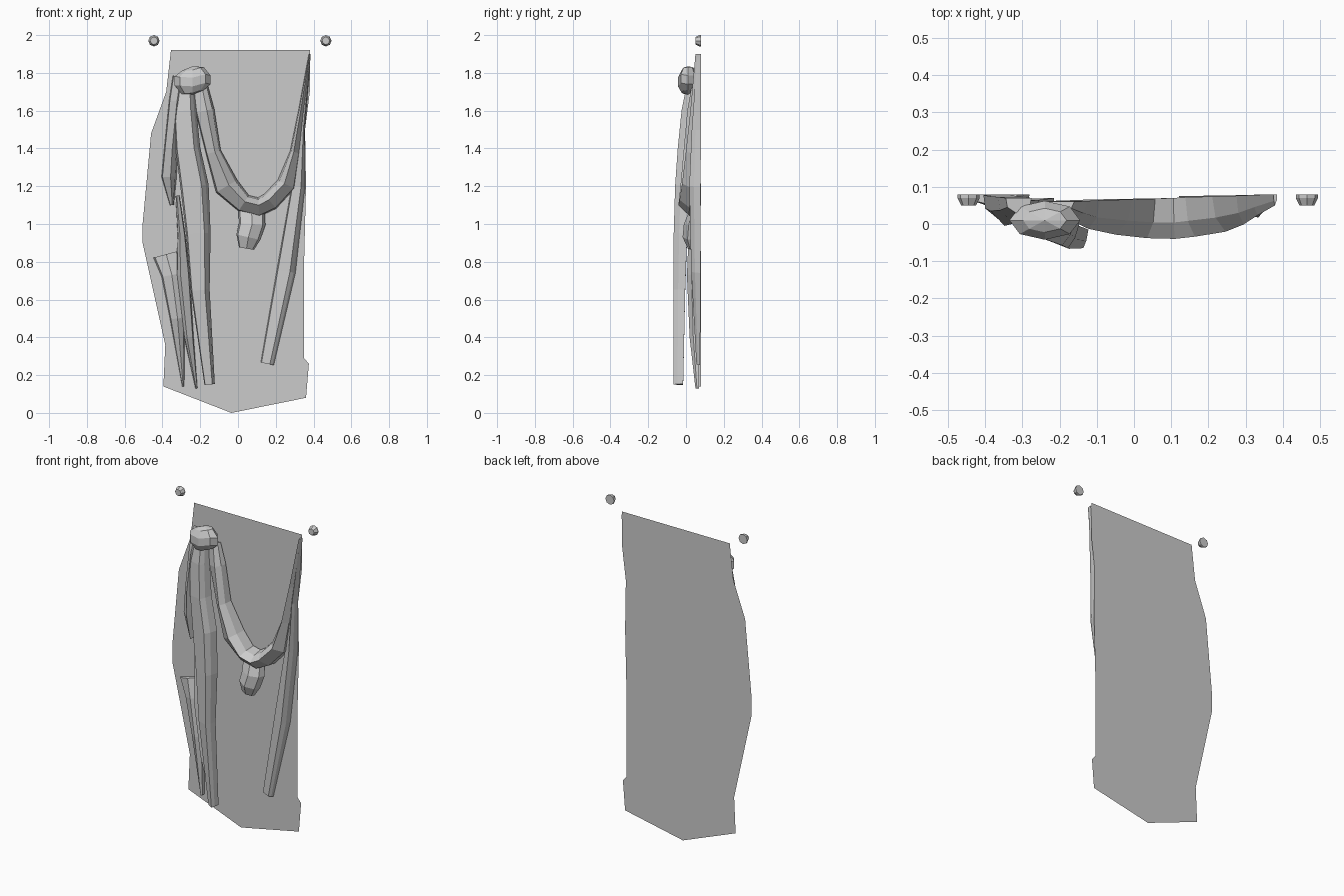
import bpy
import bmesh
from math import cos, sin, pi
from mathutils import Vector

cube = bpy.data.objects.get("Cube")
if cube:
    bpy.data.objects.remove(cube, do_unlink=True)

# One plain grey cloth colour for everything
GREY = (0.6, 0.6, 0.6, 1)
WALL = 0.08  # depth of the backing sheet
cloth = bpy.data.materials.new("cloth_grey")
cloth.use_nodes = True
cloth.diffuse_color = GREY
cloth.node_tree.nodes["Principled BSDF"].inputs["Base Color"].default_value = GREY


def finish(name, bm):
    """Turn a bmesh into a flat-shaded object with the cloth colour."""
    mesh = bpy.data.meshes.new(name)
    bm.to_mesh(mesh)
    bm.free()
    mesh.materials.append(cloth)
    obj = bpy.data.objects.new(name, mesh)
    bpy.context.collection.objects.link(obj)


def skin(name, rings):
    """Skin a list of equal point rings, cap both ends and make an object."""
    bm = bmesh.new()
    loops = [[bm.verts.new(point) for point in ring] for ring in rings]
    count = len(loops[0])
    for first, second in zip(loops, loops[1:]):
        for i in range(count):
            j = (i + 1) % count
            bm.faces.new((first[i], first[j], second[j], second[i]))
    bm.faces.new(loops[0])
    bm.faces.new(loops[-1])
    bmesh.ops.recalc_face_normals(bm, faces=bm.faces)
    finish(name, bm)


def fold(name, path, back_start, back_end, thin, thick, ridge):
    """Faceted fold of cloth along a path of (x, z, width). It lies against a
    back depth, swells from thin ends to a thick middle, and is creased along
    a ridge placed at a fraction of its width."""
    profile = ((0, 0), (0.06, 0.5), (ridge, 1), (0.9, 0.6), (1, 0))
    points = [Vector((x, z)) for x, z, width in path]
    last = len(path) - 1
    rings = []
    for i, (x, z, width) in enumerate(path):
        # Cross-section stands square to the path
        along = (points[min(i + 1, last)] - points[max(i - 1, 0)]).normalized()
        side = Vector((-along.y, along.x)) * width
        t = i / last
        back = back_start + (back_end - back_start) * t
        swell = thin + (thick - thin) * sin(pi * t)
        ring = []
        for across, depth in profile:
            flat = points[i] + side * (across - 0.5)
            ring.append((flat.x, back - swell * depth, flat.y))
        rings.append(ring)
    skin(name, rings)


# Flat backing sheet with an irregular hem
right_edge = [(-0.355, 1.92), (-0.38, 1.7), (-0.46, 1.48), (-0.505, 1),
              (-0.505, 0.9), (-0.385, 0.36), (-0.395, 0.14)]
left_edge = [(-0.035, 0), (0.36, 0.08), (0.375, 0.26), (0.35, 0.29),
             (0.35, 0.8), (0.36, 1.2), (0.355, 1.5), (0.38, 1.7), (0.38, 1.92)]
bm = bmesh.new()
bm.faces.new([bm.verts.new((x, WALL, z)) for x, z in right_edge + left_edge])
finish("backing_sheet", bm)

# Domed wall studs above both top corners
for stud_side, centre in (("right", -0.445), ("left", 0.465)):
    rings = []
    for radius, height in ((0.03, 0), (0.03, 0.01), (0.02, 0.03)):
        rings.append([(centre + radius * cos(i * pi / 4), WALL - height,
                       1.97 + radius * sin(i * pi / 4)) for i in range(8)])
    skin(stud_side + "_stud", rings)

# Gathered knot, a squashed and slightly skewed ball
bm = bmesh.new()
bmesh.ops.create_uvsphere(bm, u_segments=8, v_segments=5, radius=1)
for vert in bm.verts:
    x, y, z = vert.co
    vert.co = (0.1 * x - 0.24, 0.055 * y + 0.01,
               0.075 * z + 0.01 * sin(3 * x + y) + 1.76)
finish("knot", bm)

# Short bunched fold on the outer side of the knot
fold("outer_shoulder_fold",
     [(-0.31, 1.78, 0.07), (-0.33, 1.65, 0.07), (-0.355, 1.4, 0.07),
      (-0.365, 1.25, 0.08), (-0.35, 1.1, 0.02)],
     back_start=0.07, back_end=WALL, thin=0.05, thick=0.08, ridge=0.6)

# Long tail hanging from the knot
fold("centre_tail",
     [(-0.28, 1.72, 0.1), (-0.28, 1.6, 0.12), (-0.265, 1.4, 0.13),
      (-0.23, 1.2, 0.15), (-0.21, 0.95, 0.13), (-0.2, 0.65, 0.1),
      (-0.15, 0.15, 0.055)],
     back_start=0.05, back_end=-0.015, thin=0.05, thick=0.075, ridge=0.75)

# Two narrow tails behind it
fold("inner_back_tail",
     [(-0.32, 1.15, 0.02), (-0.3, 0.95, 0.04), (-0.29, 0.73, 0.07),
      (-0.26, 0.4, 0.05), (-0.22, 0.13, 0.01)],
     back_start=0.06, back_end=0.07, thin=0.02, thick=0.06, ridge=0.3)
fold("outer_back_tail",
     [(-0.38, 0.84, 0.14), (-0.35, 0.73, 0.11), (-0.32, 0.5, 0.08),
      (-0.29, 0.14, 0.01)],
     back_start=WALL, back_end=WALL, thin=0.03, thick=0.05, ridge=0.5)

# Swag sweeping from the knot down and up to the far corner
fold("swag",
     [(-0.2, 1.73, 0.08), (-0.175, 1.6, 0.1), (-0.13, 1.38, 0.08),
      (-0.06, 1.2, 0.13), (0.03, 1.11, 0.1), (0.11, 1.09, 0.1),
      (0.17, 1.12, 0.1), (0.255, 1.21, 0.1), (0.3, 1.38, 0.05),
      (0.335, 1.6, 0.03), (0.38, 1.9, 0.01)],
     back_start=0.06, back_end=WALL, thin=0.03, thick=0.11, ridge=0.6)

# Loose end drooping under the swag
fold("swag_droop",
     [(0.07, 1.1, 0.14), (0.075, 1, 0.14), (0.055, 0.93, 0.13),
      (0.045, 0.87, 0.08)],
     back_start=0.06, back_end=0.04, thin=0.03, thick=0.07, ridge=0.5)

# Tail falling from the far corner
fold("corner_tail",
     [(0.38, 1.9, 0.01), (0.34, 1.5, 0.03), (0.32, 1.2, 0.07),
      (0.255, 0.75, 0.1), (0.155, 0.26, 0.07)],
     back_start=WALL, back_end=0.075, thin=0.02, thick=0.06, ridge=0.7)
